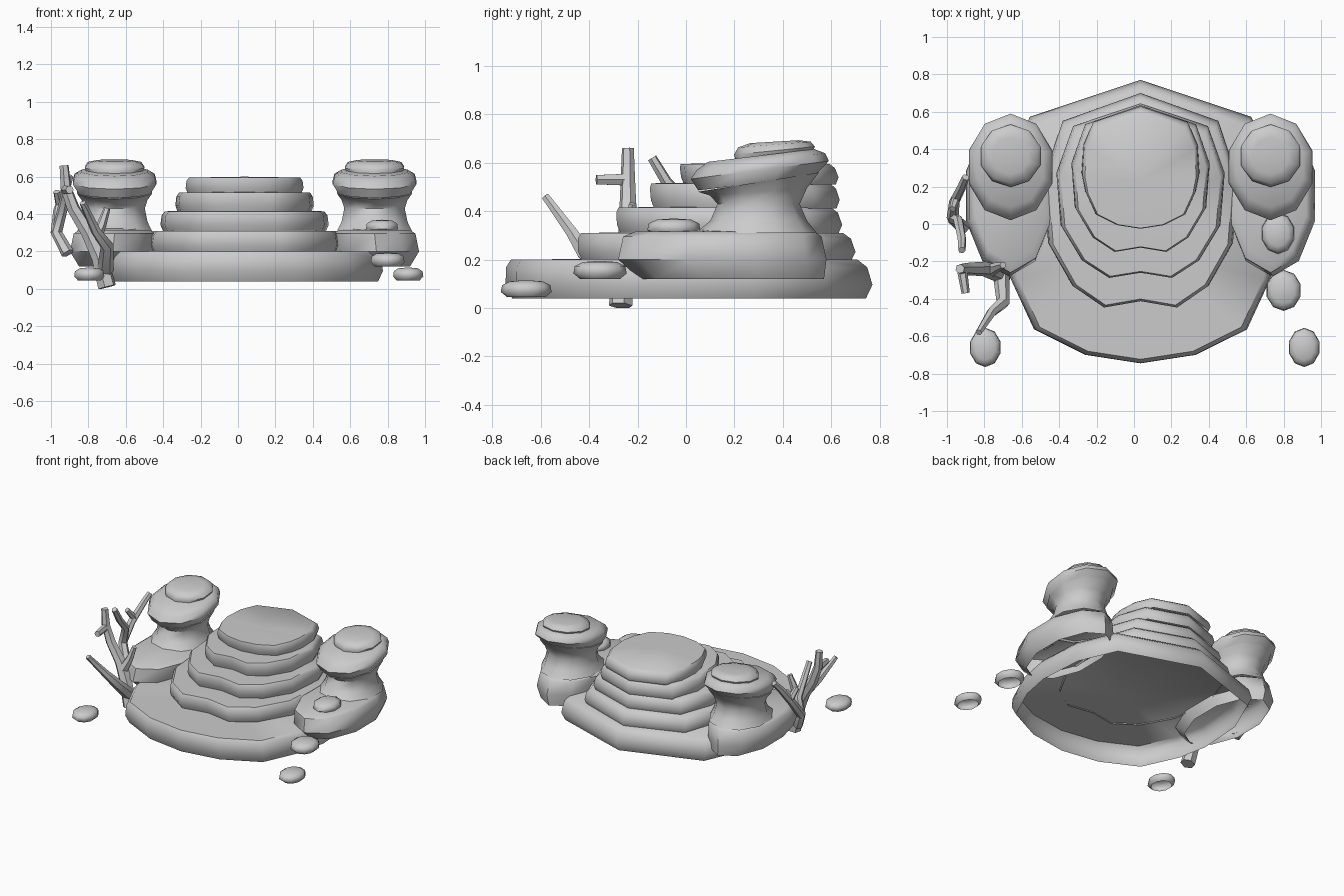
import bpy, bmesh
from math import sin, cos, pi, radians
from mathutils import Vector

cube = bpy.data.objects.get("Cube")
if cube:
    bpy.data.objects.remove(cube, do_unlink=True)

stone = bpy.data.materials.new("pale_grey_stone")
stone.use_nodes = True
GREY = (0.6, 0.6, 0.6, 1)
stone.diffuse_color = GREY
stone.node_tree.nodes["Principled BSDF"].inputs["Base Color"].default_value = GREY

AXIS = 0.035  # centre line of the terraces


def finish(obj, angle):
    obj.data.materials.clear()
    obj.data.materials.append(stone)
    bpy.ops.object.select_all(action='DESELECT')
    obj.select_set(True)
    bpy.context.view_layer.objects.active = obj
    bpy.ops.object.shade_smooth_by_angle(angle=radians(angle))


def loft(name, rings, dome=0.0, angle=50):
    """Skin a stack of rings, closed on top and open underneath."""
    bm = bmesh.new()
    loops = [[bm.verts.new(p) for p in ring] for ring in rings]
    n = len(loops[0])
    for low, high in zip(loops, loops[1:]):
        for i in range(n):
            j = (i + 1) % n
            bm.faces.new((low[i], low[j], high[j], high[i]))
    top = loops[-1]
    centre = sum((v.co for v in top), Vector()) / n + Vector((0, 0, dome))
    tip = bm.verts.new(centre)
    for i in range(n):
        bm.faces.new((top[i], top[(i + 1) % n], tip))
    bmesh.ops.recalc_face_normals(bm, faces=bm.faces[:])
    # Open shells: make sure the top faces upward
    if tip.link_faces[0].normal.z < 0:
        bmesh.ops.reverse_faces(bm, faces=bm.faces[:])
    mesh = bpy.data.meshes.new(name)
    bm.to_mesh(mesh)
    bm.free()
    obj = bpy.data.objects.new(name, mesh)
    bpy.context.collection.objects.link(obj)
    finish(obj, angle)
    return obj


def oval(cx, cy, z, rx, ry, tilt=0.0, sides=10):
    """Ring around (cx, cy) that rises towards the back by tilt."""
    ring = []
    for i in range(sides):
        a = 2 * pi * i / sides + pi / 2
        ring.append(Vector((cx + rx * cos(a), cy + ry * sin(a), z + tilt * ry * sin(a))))
    return ring


# Half outlines: share of half width, share of depth from front to back
ROUND = [(0, 1), (.8, .87), (.97, .68), (1, .45), (.94, .3), (.77, .12), (.4, .03), (0, 0)]
LOBED = [(0, 1), (.8, .87), (1, .6), (.95, .3), (.7, .1), (.38, 0), (0, .03)]


def terrace(name, half, width, front, back, low, high):
    """One step of the mound, with a bulging, bevelled rim."""
    outline = half + [(-x, y) for x, y in reversed(half[1:-1])]
    mid = (front + back) / 2
    rings = []
    for scale, t, slide in ((.965, 0, 0), (1, .35, 0), (.985, .8, -.01), (.945, 1, -.02)):
        rings.append([Vector((AXIS + x * width * scale,
                              mid + (front + y * (back - front) - mid) * scale + slide,
                              low + (high - low) * t)) for x, y in outline])
    return loft(name, rings, dome=.005)


terrace("base_terrace", ROUND, .74, -.745, .77, .04, .2)
terrace("second_terrace", LOBED, .52, -.445, .70, .19, .31)
terrace("third_terrace", LOBED, .45, -.285, .645, .305, .415)
terrace("fourth_terrace", LOBED, .37, -.145, .635, .41, .515)
terrace("top_terrace", ROUND, .315, -.02, .63, .51, .595)

# Matching rock pillars: drum, pinched neck and two tilted caps
for side, label in ((1, "left"), (-1, "right")):
    cx = AXIS + side * .695
    loft(label + "_pillar_drum", [
        oval(cx, .19, .12, .2, .38),
        oval(cx + side * .01, .15, .2, .24, .43),
        oval(cx, .15, .295, .23, .41),
        oval(cx, .16, .315, .2, .37)], dome=.01)
    loft(label + "_pillar_neck", [
        oval(cx, .29, .31, .21, .25),
        oval(cx, .3, .36, .185, .2),
        oval(cx, .3, .43, .17, .17),
        oval(cx, .3, .48, .185, .2, .08),
        oval(cx, .3, .52, .21, .25, .16)])
    loft(label + "_pillar_cap", [
        oval(cx, .29, .515, .2, .24, .12),
        oval(cx, .305, .57, .235, .285, .13),
        oval(cx, .31, .605, .225, .265, .13),
        oval(cx, .31, .63, .185, .22, .12)])
    loft(label + "_pillar_crown", [
        oval(cx, .365, .615, .15, .155, .12),
        oval(cx, .365, .65, .167, .167, .1),
        oval(cx, .365, .675, .15, .15, .08),
        oval(cx, .365, .687, .1, .1, .06)])


# Loose pebbles
def pebble(name, x, y, z, rx=.085, ry=.105, height=.07):
    loft(name, [
        oval(x, y, z, rx * .75, ry * .75),
        oval(x, y, z + height * .3, rx, ry),
        oval(x, y, z + height * .7, rx * .95, ry * .95),
        oval(x, y, z + height * .93, rx * .65, ry * .65)], dome=height * .07, angle=60)


pebble("front_right_pebble", -.795, -.66, .045)
pebble("front_left_pebble", .91, -.66, .045)
pebble("side_pebble", .8, -.355, .12, .095, .11, .075)
pebble("drum_pebble", .77, -.05, .3, .09, .11, .07)


# Branching coral, built as tapered tubes
def coral(name, branches):
    data = bpy.data.curves.new(name, 'CURVE')
    data.dimensions = '3D'
    data.bevel_depth = 1
    data.bevel_resolution = 1
    data.use_fill_caps = True
    for start, end, points in branches:
        spline = data.splines.new('POLY')
        spline.points.add(len(points) - 1)
        for i, (point, co) in enumerate(zip(spline.points, points)):
            point.co = (*co, 1)
            point.radius = start + (end - start) * i / (len(points) - 1)
    obj = bpy.data.objects.new(name, data)
    bpy.context.collection.objects.link(obj)
    bpy.ops.object.select_all(action='DESELECT')
    obj.select_set(True)
    bpy.context.view_layer.objects.active = obj
    bpy.ops.object.convert(target='MESH')
    finish(bpy.context.object, 50)


coral("front_coral", [
    (.05, .025, [(-.7, -.27, .01), (-.74, -.26, .17), (-.8, -.24, .3),
                 (-.88, -.24, .43), (-.92, -.24, .54), (-.93, -.24, .66)]),
    (.045, .018, [(-.71, -.27, .1), (-.7, -.42, .23), (-.76, -.47, .31), (-.83, -.58, .46)]),
    (.035, .018, [(-.77, -.25, .26), (-.73, -.23, .34), (-.7, -.22, .43)]),
    (.028, .022, [(-.92, -.24, .53), (-.9, -.37, .53)]),
])
coral("rear_coral", [
    (.035, .02, [(-.91, -.02, .19), (-.97, .03, .3), (-.94, .02, .42),
                 (-.92, -.08, .52), (-.92, -.14, .62)]),
    (.032, .02, [(-.97, .03, .3), (-.96, .12, .42), (-.92, .2, .54), (-.9, .25, .6)]),
    (.025, .018, [(-.95, .14, .44), (-.97, .08, .52)]),
])
